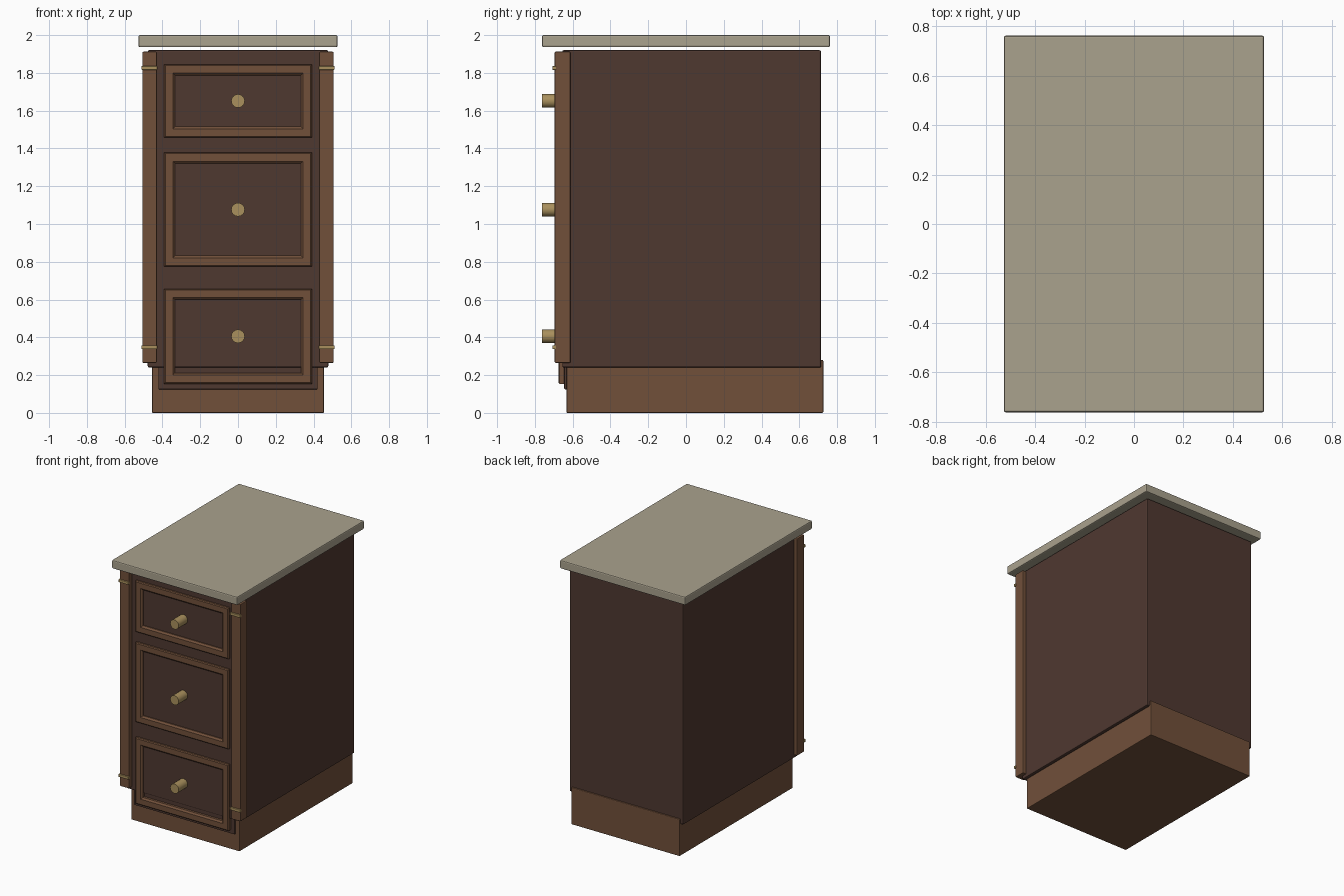
import bpy, bmesh, math

if "Cube" in bpy.data.objects:
    bpy.data.objects.remove(bpy.data.objects["Cube"])


def material(name, rgb):
    m = bpy.data.materials.new(name)
    m.diffuse_color = (*rgb, 1)
    m.use_nodes = True
    m.node_tree.nodes["Principled BSDF"].inputs["Base Color"].default_value = m.diffuse_color
    return m


DARK = material("dark_wood", (0.078, 0.040, 0.030))
WOOD = material("warm_wood", (0.165, 0.080, 0.042))
STONE = material("stone", (0.40, 0.36, 0.27))
BRASS = material("brass", (0.40, 0.28, 0.11))


def finish(name, bm, mat):
    bmesh.ops.recalc_face_normals(bm, faces=bm.faces)
    me = bpy.data.meshes.new(name)
    bm.to_mesh(me)
    bm.free()
    ob = bpy.data.objects.new(name, me)
    bpy.context.collection.objects.link(ob)
    me.materials.append(mat)
    return ob


def box(name, x, y, z, mat, bevel=0.0):
    """Box from (min, max) pairs, with an optional bevelled edge."""
    bm = bmesh.new()
    bmesh.ops.create_cube(bm, size=1)
    for v in bm.verts:
        v.co = [(a + b) / 2 + c * (b - a) for (a, b), c in zip((x, y, z), v.co)]
    ob = finish(name, bm, mat)
    if bevel:
        mod = ob.modifiers.new("bevel", 'BEVEL')
        mod.width = bevel
        mod.segments = 2
    return ob


def drawer_frame(name, half_w, z0, z1, mat):
    """Mitred moulding: a (inset, y) section carried round a rectangle."""
    section = [(0, -0.64), (0, -0.669), (0.006, -0.675), (0.046, -0.675),
               (0.058, -0.663), (0.058, -0.64)]
    bm = bmesh.new()
    rings = []
    for d, y in section:
        w, a, b = half_w - d, z0 + d, z1 - d
        rings.append([bm.verts.new(p) for p in
                      ((-w, y, a), (w, y, a), (w, y, b), (-w, y, b))])
    for i, r in enumerate(rings):
        s = rings[(i + 1) % len(rings)]
        for j in range(4):
            k = (j + 1) % 4
            bm.faces.new((r[j], r[k], s[k], s[j]))
    return finish(name, bm, mat)


def knob(name, z, mat):
    bpy.ops.mesh.primitive_cylinder_add(
        vertices=16, radius=0.036, depth=0.115,
        location=(0, -0.7045, z), rotation=(math.pi / 2, 0, 0))
    ob = bpy.context.object
    ob.name = name
    ob.data.materials.append(mat)
    bpy.ops.object.shade_smooth_by_angle(angle=math.radians(30))


# Body: plinth, carcass, lower face panel and floating worktop
box("plinth", (-0.455, 0.455), (-0.632, 0.727), (0, 0.28), WOOD, 0.005)
box("carcass", (-0.478, 0.478), (-0.655, 0.715), (0.24, 1.92), DARK, 0.008)
box("face_panel", (-0.422, 0.422), (-0.645, -0.61), (0.125, 1.88), DARK, 0.004)
box("worktop", (-0.527, 0.527), (-0.762, 0.762), (1.936, 2.0), STONE, 0.008)

# Corner posts with brass bands
for side, s in (("left", -1), ("right", 1)):
    box(f"corner_post_{side}", sorted((s * 0.43, s * 0.506)), (-0.695, -0.612),
        (0.265, 1.912), WOOD, 0.005)
    for level, z in (("lower", 0.348), ("upper", 1.826)):
        box(f"band_{side}_{level}", sorted((s * 0.427, s * 0.511)),
            (-0.707, -0.688), (z - 0.01, z + 0.01), BRASS, 0.003)

# Drawers
for n, z0, z1 in (("top", 1.458, 1.845), ("middle", 0.774, 1.378),
                  ("bottom", 0.154, 0.657)):
    drawer_frame(f"drawer_frame_{n}", 0.391, z0, z1, WOOD)
    knob(f"drawer_knob_{n}", (z0 + z1) / 2, BRASS)
